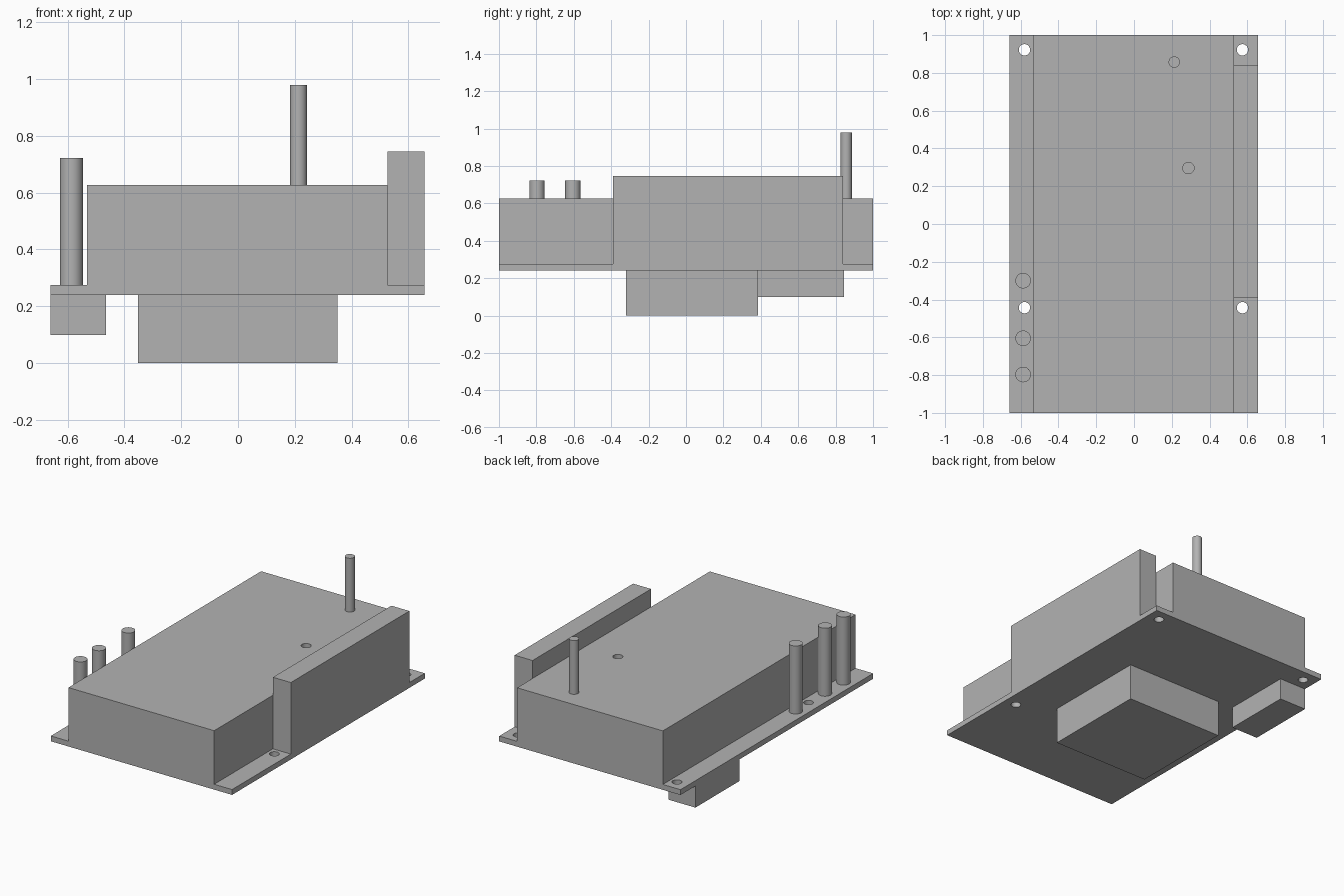
import bpy
import bmesh
import math

default = bpy.data.objects.get("Cube")
if default:
    bpy.data.objects.remove(default, do_unlink=True)

# Single housing colour
GREY = (0.45, 0.45, 0.45, 1.0)
grey = bpy.data.materials.new("plain_grey")
grey.use_nodes = True
grey.diffuse_color = GREY
grey.node_tree.nodes["Principled BSDF"].inputs["Base Color"].default_value = GREY

PLATE_BOTTOM, PLATE_TOP, BODY_TOP = 0.24, 0.275, 0.627


def finish(name, bm):
    bmesh.ops.recalc_face_normals(bm, faces=bm.faces)
    mesh = bpy.data.meshes.new(name)
    bm.to_mesh(mesh)
    bm.free()
    mesh.materials.append(grey)
    obj = bpy.data.objects.new(name, mesh)
    bpy.context.collection.objects.link(obj)
    return obj


def box(name, xs, ys, zs):
    bm = bmesh.new()
    bmesh.ops.create_cube(bm, size=1)
    for v in bm.verts:
        for axis, (low, high) in enumerate((xs, ys, zs)):
            v.co[axis] = high if v.co[axis] > 0 else low
    return finish(name, bm)


def cylinder(name, x, y, radius, low, high):
    bm = bmesh.new()
    bmesh.ops.create_cone(bm, cap_ends=True, segments=40, radius1=radius,
                          radius2=radius, depth=high - low)
    bmesh.ops.translate(bm, verts=bm.verts, vec=(x, y, (low + high) / 2))
    return finish(name, bm)


def combine(target, tool, operation):
    mod = target.modifiers.new(tool.name, 'BOOLEAN')
    mod.operation = operation
    mod.solver = 'EXACT'
    mod.object = tool
    bpy.context.view_layer.update()
    result = bpy.data.meshes.new_from_object(
        target.evaluated_get(bpy.context.evaluated_depsgraph_get()))
    target.modifiers.clear()
    target.data = result
    bpy.data.objects.remove(tool, do_unlink=True)


# Housing: mounting flange and main block as one extruded profile
profile = [(-0.66, PLATE_BOTTOM), (0.657, PLATE_BOTTOM), (0.657, PLATE_TOP),
           (0.527, PLATE_TOP), (0.527, BODY_TOP), (-0.532, BODY_TOP),
           (-0.532, PLATE_TOP), (-0.66, PLATE_TOP)]
bm = bmesh.new()
face = bm.faces.new([bm.verts.new((x, -1, z)) for x, z in profile])
extruded = bmesh.ops.extrude_face_region(bm, geom=[face])["geom"]
bmesh.ops.translate(bm, vec=(0, 2, 0),
                    verts=[v for v in extruded if isinstance(v, bmesh.types.BMVert)])
housing = finish("housing", bm)

# Raised side rail joined to the housing
combine(housing, box("side_rail", (0.527, 0.657), (-0.39, 0.84), (PLATE_TOP, 0.745)), 'UNION')

# Four through holes in the flange and one blind hole in the top
for x in (-0.58, 0.574):
    for y in (-0.443, 0.922):
        combine(housing, cylinder("mounting_hole", x, y, 0.03, 0.15, 0.35), 'DIFFERENCE')
combine(housing, cylinder("top_hole", 0.288, 0.296, 0.03, PLATE_TOP, 0.7), 'DIFFERENCE')

# Merge coplanar faces
bm = bmesh.new()
bm.from_mesh(housing.data)
bmesh.ops.remove_doubles(bm, verts=bm.verts, dist=0.0001)
bmesh.ops.dissolve_limit(bm, angle_limit=math.radians(1), verts=bm.verts, edges=bm.edges)
bm.to_mesh(housing.data)
bm.free()

# Blocks on the underside
box("lower_block", (-0.352, 0.35), (-0.32, 0.385), (0, PLATE_BOTTOM))
box("lower_connector", (-0.66, -0.465), (0.385, 0.845), (0.098, PLATE_BOTTOM))

# Upright pins: three on the flange and a tall one on the main block
rounded = [housing]
for i, y in enumerate((-0.797, -0.605, -0.3)):
    rounded.append(cylinder(f"flange_pin_{i + 1}", -0.587, y, 0.041, PLATE_TOP, 0.722))
rounded.append(cylinder("tall_pin", 0.213, 0.857, 0.03, BODY_TOP, 0.98))

# Smooth the round walls and keep the edges sharp
bpy.ops.object.select_all(action='DESELECT')
for obj in rounded:
    obj.select_set(True)
bpy.context.view_layer.objects.active = housing
bpy.ops.object.shade_smooth_by_angle(angle=math.radians(30))
